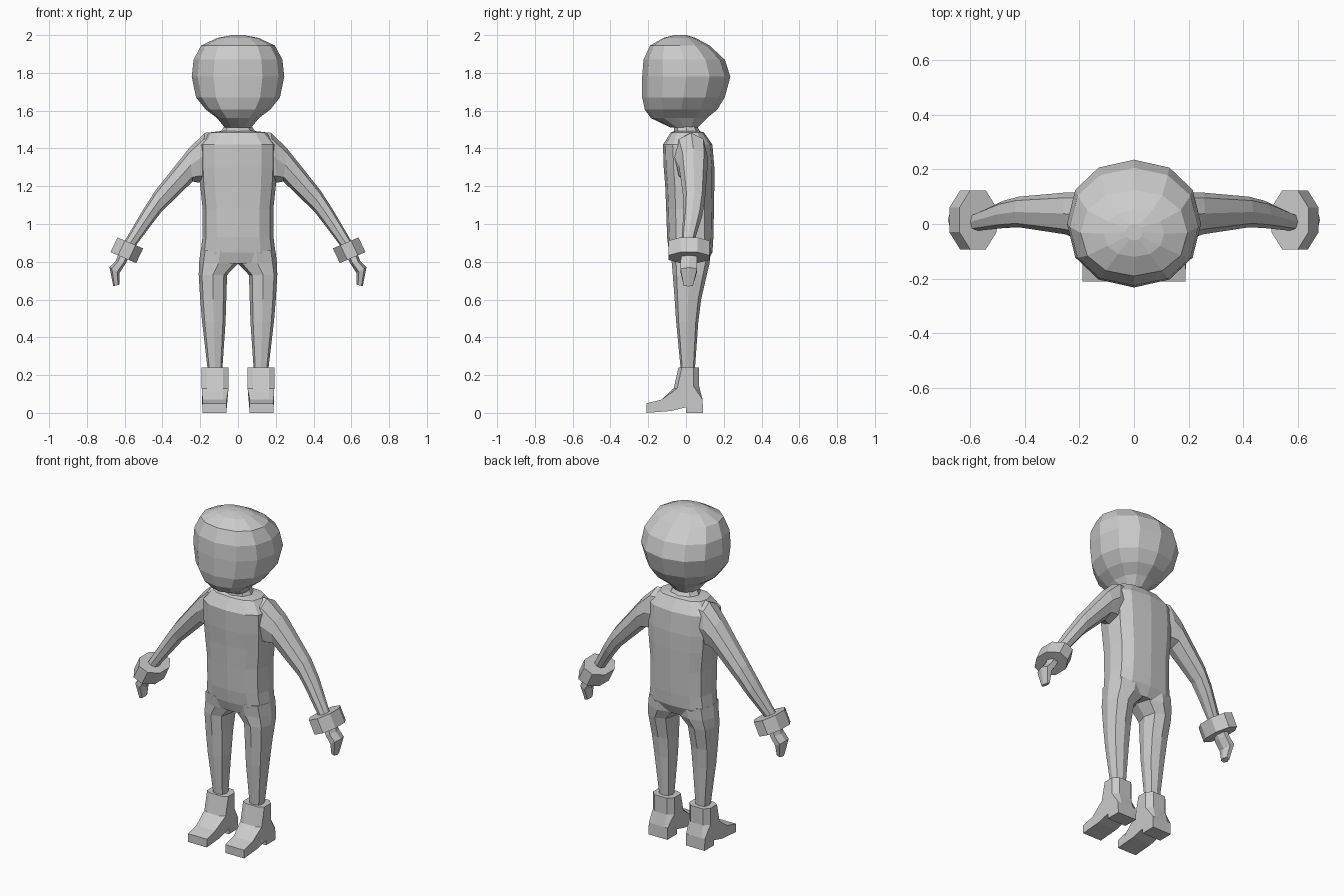
import bpy, math
from mathutils import Vector

if "Cube" in bpy.data.objects:
    bpy.data.objects.remove(bpy.data.objects["Cube"])

grey = bpy.data.materials.new("plain grey")
grey.diffuse_color = (0.6, 0.6, 0.6, 1)
grey.use_nodes = True
grey.node_tree.nodes["Principled BSDF"].inputs["Base Color"].default_value = grey.diffuse_color


def make(name, verts, faces, mirror=False):
    me = bpy.data.meshes.new(name)
    me.from_pydata(verts, [], faces)
    me.materials.append(grey)
    ob = bpy.data.objects.new(name, me)
    bpy.context.collection.objects.link(ob)
    if mirror:
        ob.modifiers.new("mirror", 'MIRROR').use_mirror_merge = False
    # consistent outward normals
    bpy.context.view_layer.objects.active = ob
    ob.select_set(True)
    bpy.ops.object.mode_set(mode='EDIT')
    bpy.ops.mesh.select_all(action='SELECT')
    bpy.ops.mesh.normals_make_consistent(inside=False)
    bpy.ops.object.mode_set(mode='OBJECT')
    ob.select_set(False)
    return ob


def ring(a, b, y0, y1, n, p=1.0, turn=0.0):
    """Rounded section from xz point a to xz point b, between depths y0 and y1."""
    a, b = Vector((a[0], 0, a[1])), Vector((b[0], 0, b[1]))
    mid = (a + b) / 2 + Vector((0, (y0 + y1) / 2, 0))
    u, v = (a - b) / 2, Vector((0, (y1 - y0) / 2, 0))
    pts = []
    for i in range(n):
        t = math.tau * (i + turn) / n
        c, s = math.cos(t), math.sin(t)
        k = 1 / math.cos(math.pi * turn / n) if turn else 1
        pts.append(mid + u * k * math.copysign(abs(c) ** p, c)
                   + v * k * math.copysign(abs(s) ** p, s))
    return pts


def loft(name, rings, mirror=False):
    n = len(rings[0])
    verts = [p for r in rings for p in r]
    faces = [(j * n + i, j * n + (i + 1) % n, (j + 1) * n + (i + 1) % n, (j + 1) * n + i)
             for j in range(len(rings) - 1) for i in range(n)]
    faces += [tuple(range(n)), tuple(range(len(verts) - n, len(verts)))]
    return make(name, verts, faces, mirror)


def stack(name, rows, n, p):
    """Loft of level sections: height, half width, front, back."""
    return loft(name, [ring((w, z), (-w, z), f, b, n, p) for z, w, f, b in rows])


# head and neck
stack("head", [
    (1.51, .07, -.08, .06), (1.56, .11, -.185, .11), (1.605, .17, -.218, .165),
    (1.67, .222, -.232, .205), (1.78, .245, -.232, .235), (1.87, .235, -.225, .205),
    (1.945, .195, -.19, .125), (1.985, .11, -.12, .05), (2.0, .03, -.06, 0)], 12, .92)
stack("neck", [(1.45, .10, -.075, .085), (1.49, .09, -.065, .075),
               (1.53, .065, -.06, .05)], 8, .9)

# torso
stack("torso", [
    (.79, .19, -.07, .11), (.85, .198, -.09, .14), (.93, .188, -.10, .145),
    (1.08, .187, -.105, .148), (1.2, .20, -.11, .15), (1.3, .205, -.118, .15),
    (1.42, .205, -.122, .14), (1.485, .15, -.08, .095), (1.492, .09, -.06, .07)], 12, .72)

# arms
loft("arm", [ring(a, b, f, k, 8, .85) for a, b, f, k in [
    ((.10, 1.485), (.15, 1.22), -.06, .10),
    ((.175, 1.483), (.215, 1.22), -.06, .115),
    ((.26, 1.40), (.24, 1.225), -.038, .115),
    ((.435, 1.18), (.405, 1.065), -.012, .10),
    ((.50, 1.08), (.455, 1.0), -.015, .085),
    ((.60, .91), (.545, .88), -.025, .04),
    ((.62, .85), (.58, .83), -.025, .04)]], True)

# wrist cuffs
loft("wrist_cuff", [ring((x + .072, z + .031), (x - .072, z - .031), -.1, .13, 8, 1, .5)
                    for x, z in [(.57, .9), (.607, .822)]], True)

# hands
loft("hand", [ring(a, b, f, k, 6, .85) for a, b, f, k in [
    ((.63, .85), (.575, .83), -.025, .06),
    ((.647, .805), (.595, .79), -.035, .065),
    ((.68, .77), (.628, .74), -.035, .065),
    ((.66, .67), (.628, .68), -.015, .04)]], True)

# legs
loft("leg", [ring((o, z), (i, z), f, k, 8, .75) for z, i, o, f, k in [
    (.86, -.01, .198, -.085, .13), (.79, .0, .207, -.075, .125),
    (.73, .058, .208, -.07, .11), (.60, .062, .2, -.06, .08),
    (.48, .066, .19, -.052, .065), (.2, .085, .157, -.025, .045)]], True)

# boots: side profile repeated across the width, with chamfered shaft edges
profile = [(-.04, .24), (.07, .24), (.07, .14), (.088, .07), (.09, 0), (0, 0), (0, .03),
           (-.08, .01), (-.21, 0), (-.21, .05), (-.13, .07), (-.065, .13)]
slices = []
for x, cut in [(.05, .03), (.08, 0), (.163, 0), (.192, .03)]:
    row = []
    for y, z in profile:
        d = cut * (-1 if y > 0 else .6) if z > .1 else 0
        inset = 0 if z > .1 else (.012 if x < .06 else -.004 if x > .18 else 0)
        row.append(Vector((x + inset, y + d, z)))
    slices.append(row)
loft("boot", slices, True)
